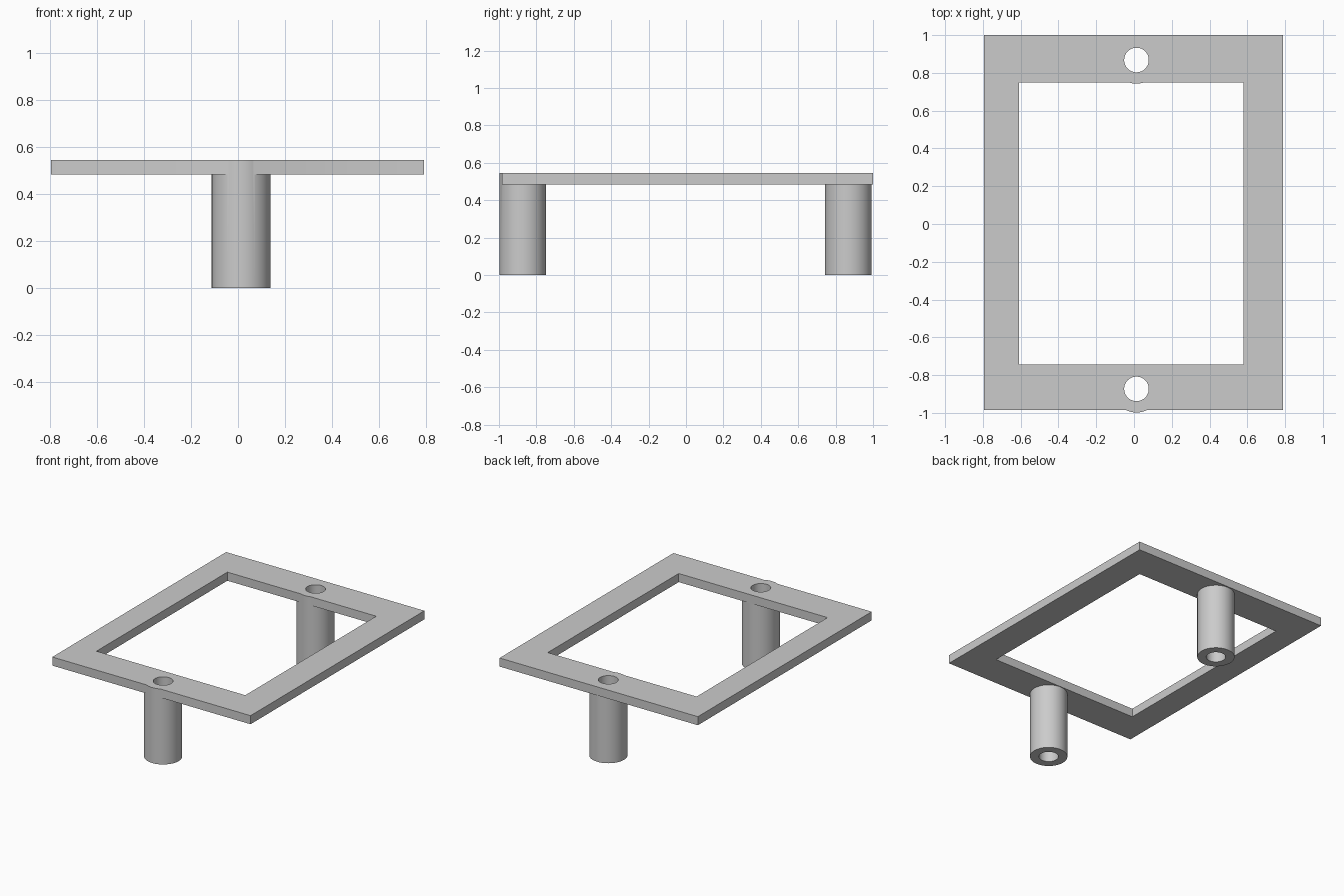
import bpy
import math

cube = bpy.data.objects.get("Cube")
if cube:
    bpy.data.objects.remove(cube)

grey = bpy.data.materials.new("light grey")
grey.use_nodes = True
COLOUR = (0.6, 0.6, 0.6, 1)
grey.diffuse_color = COLOUR
grey.node_tree.nodes["Principled BSDF"].inputs["Base Color"].default_value = COLOUR

TOP, UNDERSIDE = 0.545, 0.483
POST_X = 0.013


def box(name, low, high):
    centre = [(a + b) / 2 for a, b in zip(low, high)]
    bpy.ops.mesh.primitive_cube_add(size=1, location=centre)
    ob = bpy.context.object
    ob.name = name
    ob.scale = [b - a for a, b in zip(low, high)]
    bpy.ops.object.transform_apply(location=True, rotation=False, scale=True)
    ob.data.materials.append(grey)
    return ob


def cylinder(name, radius, y, low, high):
    bpy.ops.mesh.primitive_cylinder_add(
        vertices=64, radius=radius, depth=high - low,
        location=(POST_X, y, (low + high) / 2))
    ob = bpy.context.object
    ob.name = name
    ob.data.materials.append(grey)
    return ob


def combine(target, tool, operation):
    bpy.context.view_layer.objects.active = target
    mod = target.modifiers.new(operation.lower(), 'BOOLEAN')
    mod.operation = operation
    mod.solver = 'EXACT'
    mod.object = tool
    bpy.ops.object.modifier_apply(modifier=mod.name)
    bpy.data.objects.remove(tool)


# Flat rectangular frame with its slightly off-centre window
frame = box("mounting_frame", (-0.795, -0.985, UNDERSIDE), (0.79, 1.0, TOP))
window = box("window_cutter", (-0.61, -0.745, 0.4), (0.58, 0.75, 0.7))
combine(frame, window, 'DIFFERENCE')

# Round posts merged into the frame, each bored through
for y in (-0.873, 0.868):
    combine(frame, cylinder("post", 0.125, y, 0, TOP), 'UNION')
    combine(frame, cylinder("bore_cutter", 0.065, y, -0.1, 0.7), 'DIFFERENCE')

# Smooth round walls, crisp edges
bpy.ops.object.select_all(action='DESELECT')
frame.select_set(True)
bpy.context.view_layer.objects.active = frame
bpy.ops.object.shade_smooth_by_angle(angle=math.radians(30))
